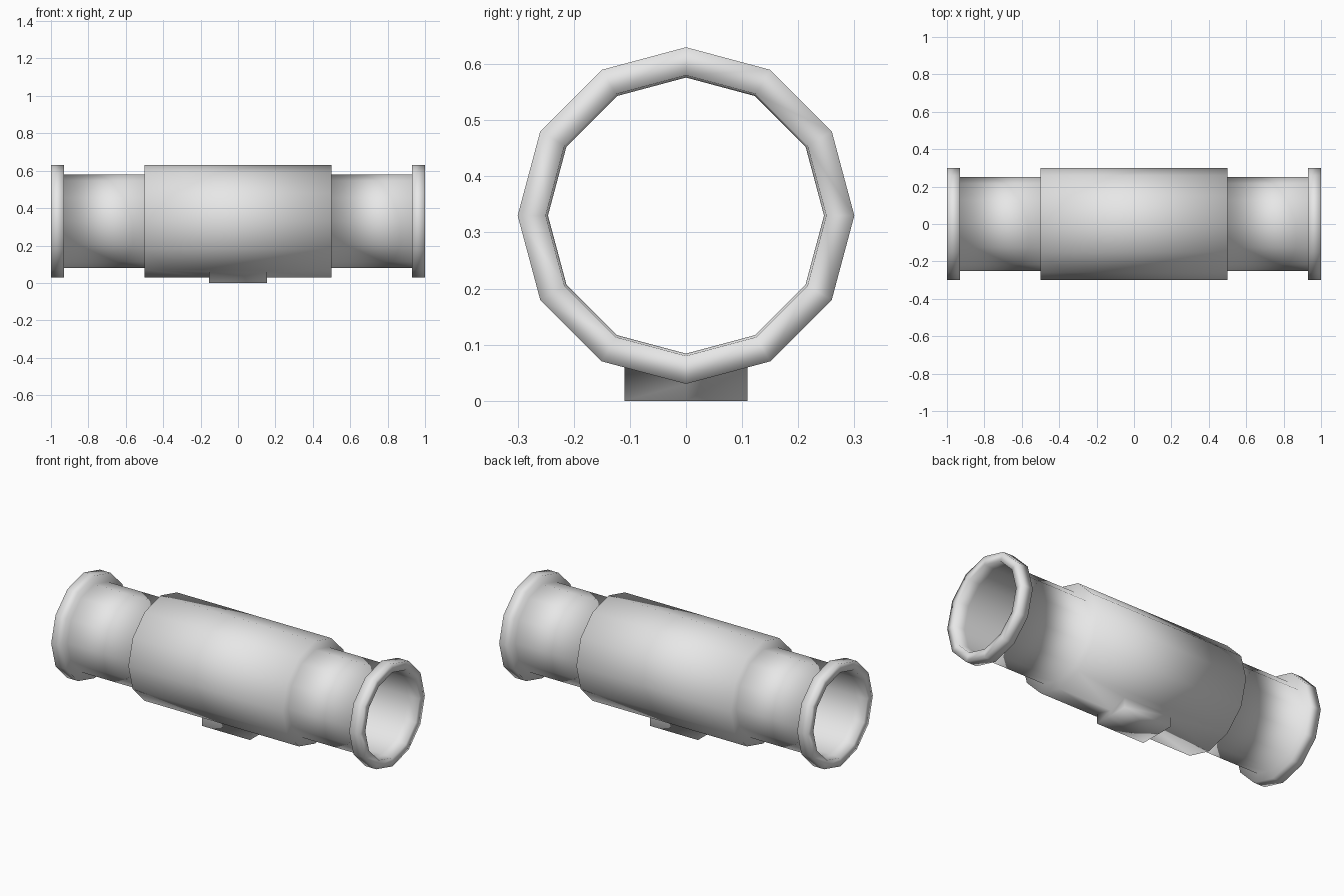
import bpy, bmesh, math

cube = bpy.data.objects.get("Cube")
if cube:
    bpy.data.objects.remove(cube)

SIDES = 12
AXIS_Z = 0.33
BORE, OUTER = 0.25, 0.30
FOOT_X, FOOT_Y = 0.155, 0.11

grey = bpy.data.materials.new("light grey")
grey.use_nodes = True
grey.diffuse_color = (0.8, 0.8, 0.8, 1)
grey.node_tree.nodes["Principled BSDF"].inputs["Base Color"].default_value = grey.diffuse_color

# Half profile (x, radius) from the sleeve out to the mouth and just inside it
half = [(0.5, OUTER), (0.5, BORE), (0.93, BORE), (0.93, OUTER),
        (1.0, OUTER), (1.0, BORE), (0.93, BORE - 0.004)]
profile = half + [(-x, r) for x, r in reversed(half)]

# Pipe wall: one closed profile swept round the long axis
bm = bmesh.new()
rings = []
for x, r in profile:
    ring = []
    for i in range(SIDES):
        a = math.tau * i / SIDES
        ring.append(bm.verts.new((x, r * math.cos(a), AXIS_Z + r * math.sin(a))))
    rings.append(ring)
for k, ring in enumerate(rings):
    following = rings[(k + 1) % len(rings)]
    for i in range(SIDES):
        j = (i + 1) % SIDES
        bm.faces.new((ring[i], ring[j], following[j], following[i]))
bmesh.ops.recalc_face_normals(bm, faces=bm.faces[:])
bm.normal_update()

# Foot: inset the two lowest sleeve faces, then pull them down to the ground
foot = [f for f in bm.faces
        if abs(f.calc_center_median().x) < 0.01 and f.calc_center_median().z < 0.06]


def sign(value):
    return 0 if abs(value) < 0.01 else math.copysign(1, value)


slope = math.tan(math.pi / SIDES)
for grounded in (False, True):
    bmesh.ops.inset_region(bm, faces=foot, thickness=0.02, use_even_offset=True)
    for v in {v for f in foot for v in f.verts}:
        y = FOOT_Y * sign(v.co.y)
        z = 0 if grounded else AXIS_Z - OUTER + abs(y) * slope
        v.co = (FOOT_X * sign(v.co.x), y, z)

for f in bm.faces:
    f.smooth = True
mesh = bpy.data.meshes.new("pipe_with_sleeve")
bm.to_mesh(mesh)
bm.free()
mesh.materials.append(grey)
pipe = bpy.data.objects.new("pipe_with_sleeve", mesh)
bpy.context.collection.objects.link(pipe)
